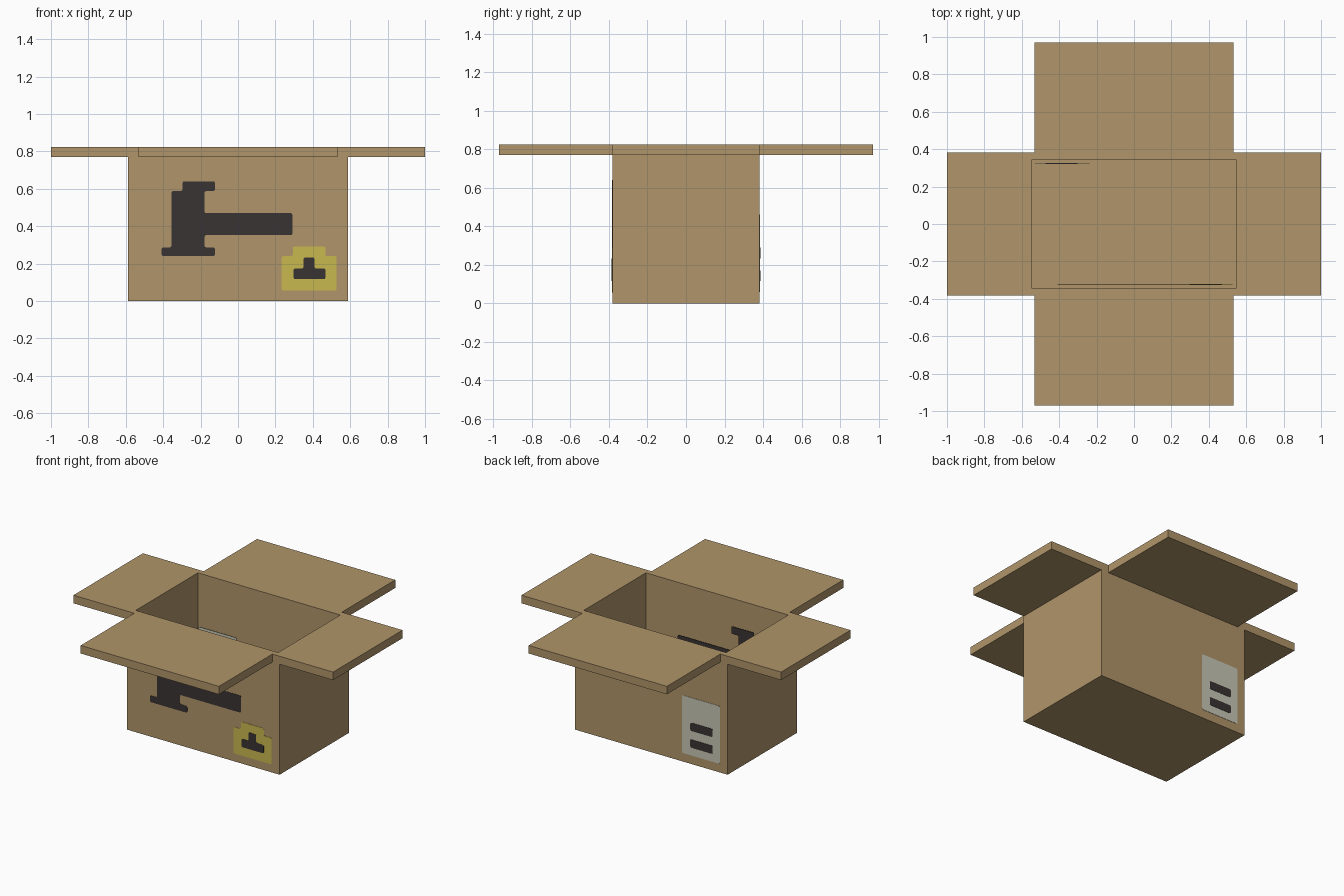
import bpy, bmesh
from mathutils import Vector

if "Cube" in bpy.data.objects:
    bpy.data.objects.remove(bpy.data.objects["Cube"])

W, D, H = 0.588, 0.382, 0.825      # outer half width, half depth, height
T = 0.056                          # cardboard thickness


def material(name, rgb):
    m = bpy.data.materials.new(name)
    m.diffuse_color = (*rgb, 1)
    m.use_nodes = True
    m.node_tree.nodes["Principled BSDF"].inputs["Base Color"].default_value = m.diffuse_color
    return m


CARD = material("cardboard", (0.434, 0.301, 0.144))
DARK = material("dark print", (0.042, 0.034, 0.034))
YELLOW = material("yellow sticker", (0.584, 0.479, 0.080))
GREY = material("pale label", (0.565, 0.565, 0.462))


def finish(name, bm, mat):
    bmesh.ops.recalc_face_normals(bm, faces=bm.faces)
    me = bpy.data.meshes.new(name)
    bm.to_mesh(me)
    bm.free()
    me.materials.append(mat)
    ob = bpy.data.objects.new(name, me)
    bpy.context.collection.objects.link(ob)
    return ob


def block(bm, lo, hi):
    verts = bmesh.ops.create_cube(bm, size=1)["verts"]
    for v in verts:
        v.co = Vector([lo[i] if v.co[i] < 0 else hi[i] for i in range(3)])


# Box body: a block with its top inset and pushed down into a cavity
bm = bmesh.new()
block(bm, (-W, -D, 0), (W, D, H))
top = max(bm.faces, key=lambda f: f.calc_center_median().z)
bmesh.ops.inset_region(bm, faces=[top], thickness=T)
ext = bmesh.ops.extrude_face_region(bm, geom=[top])
for v in ext["geom"]:
    if isinstance(v, bmesh.types.BMVert):
        v.co.z = T
if top.is_valid:
    bmesh.ops.delete(bm, geom=[top], context="FACES")
finish("box_body", bm, CARD)


# Four open flaps, left without the hidden face at the hinge
def flap(name, lo, hi, axis, sign):
    bm = bmesh.new()
    block(bm, lo, hi)
    hinge = min(bm.faces, key=lambda f: sign * f.calc_center_median()[axis])
    bmesh.ops.delete(bm, geom=[hinge], context="FACES")
    ob = finish(name, bm, CARD)
    # make sure the open shell faces outward
    if max(ob.data.polygons, key=lambda p: p.center.z).normal.z < 0:
        ob.data.flip_normals()


Z0 = H - T
for side, s in (("left", -1), ("right", 1)):
    a, b = sorted((s * W, s * 1.0))
    flap(side + "_flap", (a, -D, Z0), (b, D, H), 0, s)
for side, s in (("front", -1), ("back", 1)):
    a, b = sorted((s * D, s * 0.97))
    flap(side + "_flap", (-W + T, a, Z0), (W - T, b, H), 1, s)


# Thin printed plates with slightly rounded corners
def plate(name, outline, mat, y, out, thick):
    bm = bmesh.new()
    face = bm.faces.new([bm.verts.new((x, y, z)) for x, z in outline])
    bmesh.ops.bevel(bm, geom=list(bm.verts), offset=0.009, segments=2,
                    profile=0.5, affect="VERTICES")
    ext = bmesh.ops.extrude_face_region(bm, geom=list(bm.faces))
    for v in ext["geom"]:
        if isinstance(v, bmesh.types.BMVert):
            v.co.y += out * thick
    finish(name, bm, mat)


def rect(x0, x1, z0, z1):
    return [(x0, z0), (x1, z0), (x1, z1), (x0, z1)]


tool = [(-.409, .241), (-.123, .241), (-.123, .287), (-.179, .287), (-.179, .352),
        (.291, .352), (.291, .47), (-.179, .47), (-.179, .588), (-.123, .588),
        (-.123, .64), (-.297, .64), (-.297, .588), (-.356, .588), (-.356, .287),
        (-.409, .287)]
sticker = [(.233, .056), (.527, .056), (.527, .24), (.468, .24), (.468, .291),
           (.293, .291), (.293, .24), (.233, .24)]
mark = [(.297, .117), (.468, .117), (.468, .174), (.409, .174), (.409, .233),
        (.35, .233), (.35, .174), (.297, .174)]

front = [("tool_print", tool, DARK, .002), ("sticker", sticker, YELLOW, .002),
         ("sticker_mark", mark, DARK, .004)]
back = [("label", rect(-.53, -.238, .06, .462), GREY, .002),
        ("label_lower_bar", rect(-.474, -.303, .115, .172), DARK, .004),
        ("label_upper_bar", rect(-.474, -.303, .232, .289), DARK, .004)]

# The print shows on both faces of its wall
for prints, s in ((front, -1), (back, 1)):
    for name, outline, mat, thick in prints:
        plate(name + "_outside", outline, mat, s * D, s, thick)
        plate(name + "_inside", outline, mat, s * (D - T), -s, thick)
